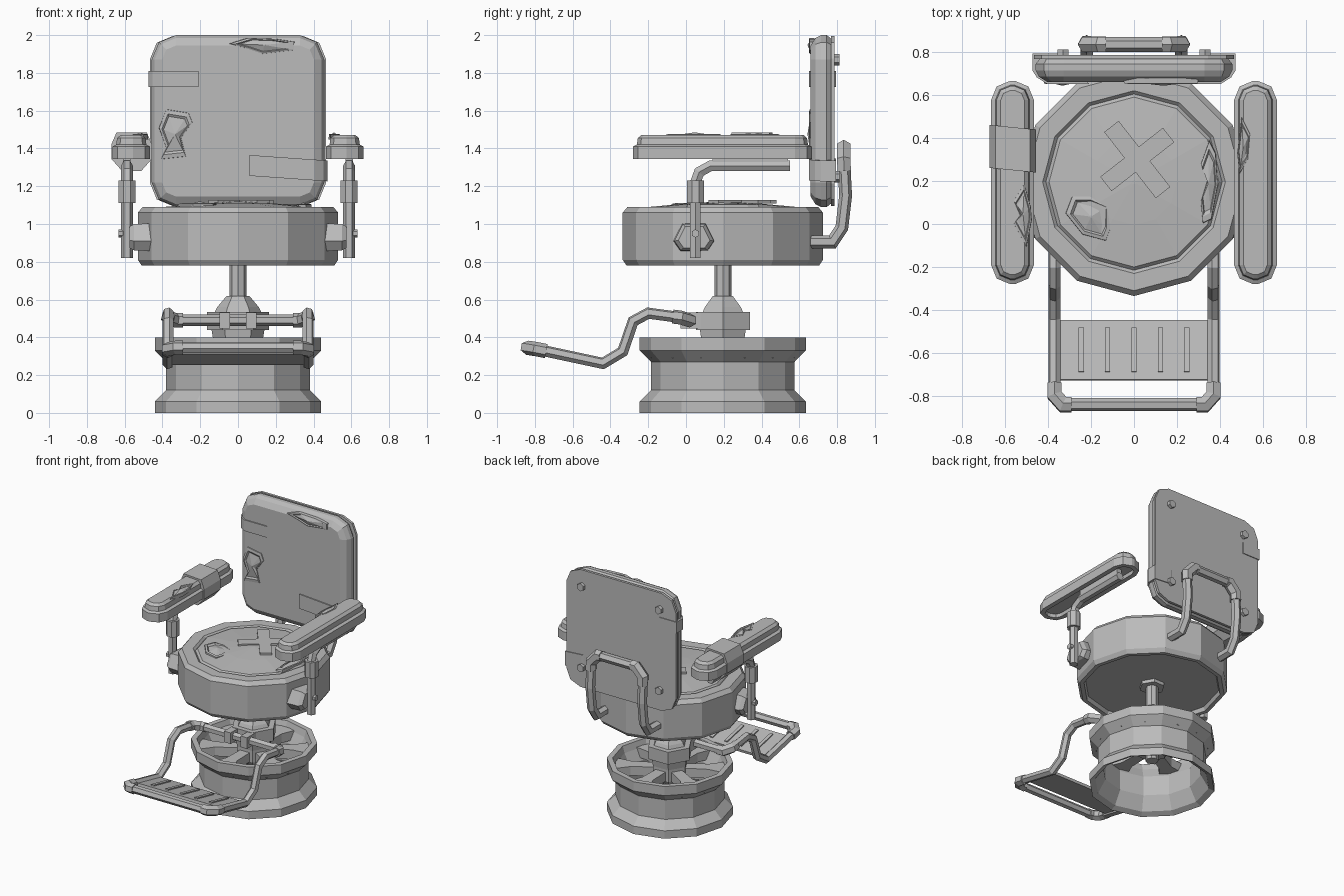
import bpy
import bmesh
from math import sin, cos, pi, radians
from mathutils import Vector, Matrix

old = bpy.data.objects.get("Cube")
if old:
    bpy.data.objects.remove(old, do_unlink=True)

grey = bpy.data.materials.new("plain grey")
grey.use_nodes = True
grey.diffuse_color = (.5, .5, .5, 1)
grey.node_tree.nodes["Principled BSDF"].inputs["Base Color"].default_value = (.5, .5, .5, 1)

CY = .195  # depth of the seat and base axis
SIDES = (("left", 1), ("right", -1))


def finish(name, bm):
    bmesh.ops.recalc_face_normals(bm, faces=bm.faces)
    mesh = bpy.data.meshes.new(name)
    bm.to_mesh(mesh)
    bm.free()
    mesh.materials.append(grey)
    obj = bpy.data.objects.new(name, mesh)
    bpy.context.collection.objects.link(obj)
    return obj


def loft(name, rings, closed=False):
    """Skin a stack of equal-length point rings; cap the ends unless closed."""
    bm = bmesh.new()
    rows = [[bm.verts.new(p) for p in ring] for ring in rings]
    pairs = list(zip(rows, rows[1:]))
    if closed:
        pairs.append((rows[-1], rows[0]))
    else:
        bm.faces.new(rows[0])
        bm.faces.new(rows[-1])
    n = len(rows[0])
    for low, high in pairs:
        for i in range(n):
            j = (i + 1) % n
            bm.faces.new((low[i], low[j], high[j], high[i]))
    return finish(name, bm)


def lathe(name, profile, sides=12, closed=False):
    """Polygonal turning about the chair's upright axis."""
    turn = [2 * pi * k / sides for k in range(sides)]
    rings = [[(r * cos(a), CY + r * sin(a), z) for a in turn] for r, z in profile]
    return loft(name, rings, closed)


def tube(name, path, r, sides=6):
    """Prism swept along a path with mitred corners."""
    pts = [Vector(p) for p in path]
    dirs = [(b - a).normalized() for a, b in zip(pts, pts[1:])]
    d = dirs[0]
    u = d.cross(Vector((0, 0, 1)) if abs(d.z) < .9 else Vector((1, 0, 0))).normalized()
    v = d.cross(u)
    turn = [2 * pi * (k + .5) / sides for k in range(sides)]
    ring = [pts[0] + (u * cos(a) + v * sin(a)) * r for a in turn]
    rings = [ring]
    for i in range(1, len(pts)):
        d = dirs[i - 1]
        n = d + dirs[i] if i < len(dirs) else d
        ring = [p + d * ((pts[i] - p).dot(n) / d.dot(n)) for p in ring]
        rings.append(ring)
    return loft(name, rings)


def box(name, centre, size, rot=None):
    bm = bmesh.new()
    m = Matrix.Translation(centre) @ (rot or Matrix()) @ Matrix.Diagonal((*size, 1))
    bmesh.ops.create_cube(bm, size=1, matrix=m)
    return finish(name, bm)


def rounded(hx, hy, c, inset, steps=2):
    """Rounded rectangle outline, shrunk by an inset."""
    c = max(c - inset, .01)
    hx, hy = hx - inset, hy - inset
    out = []
    for q, (sx, sy) in enumerate(((1, 1), (-1, 1), (-1, -1), (1, -1))):
        for k in range(steps + 1):
            a = pi / 2 * (q + k / steps)
            out.append((sx * (hx - c) + c * cos(a), sy * (hy - c) + c * sin(a)))
    return out


def tear(name, outline, place, height=.016):
    """Ripped patch: raised lip, sunken ring and a bulge of stuffing."""
    n = len(outline)
    mu, mv = sum(p[0] for p in outline) / n, sum(p[1] for p in outline) / n
    rings = []
    for s, h in ((1, -.02), (.97, .4 * height), (.8, .6 * height), (.7, .1 * height), (.05, height)):
        rings.append([place(mu + (u - mu) * s, mv + (v - mv) * s, h) for u, v in outline])
    return loft(name, rings)


# Base drum, open below, with a spoked top
lathe("base_drum", [(.44, 0), (.44, .06), (.38, .12), (.38, .27), (.44, .33), (.44, .4),
                    (.4, .4), (.385, .35), (.345, .27), (.345, .12), (.4, .02)], closed=True)
lathe("base_hub", [(.11, .26), (.13, .29), (.13, .4)], 6)
for k in range(6):
    turn = Matrix.Translation((0, CY, 0)) @ Matrix.Rotation(pi / 3 * k + pi / 6, 4, "Z")
    rings = [[turn @ Vector((r, w * y, z)) for y, z in ((-1, .29), (1, .29), (1, .36), (-1, .36))]
             for r, w in ((.08, .04), (.27, .045), (.38, .09))]
    loft("base_spoke", rings)

# Lift column
lathe("column_foot", [(.13, .38), (.14, .44)], 6)
lathe("column_block", [(.165, .44), (.165, .535)], 6)
lathe("column_cone", [(.125, .53), (.11, .56), (.06, .62)], 6)
lathe("column_pole", [(.045, .2), (.045, .82)], 8)
lathe("column_plate", [(.09, .785), (.09, .815)], 6)

# Seat
lathe("seat", [(.47, .81), (.48, .78), (.51, .78), (.53, .81), (.53, 1.06), (.505, 1.09),
               (.425, 1.09), (.41, 1.075), (.395, 1.09), (.2, 1.108), (.01, 1.12)])
for angle, length in ((38, .37), (-52, .39)):
    box("seat_tape", (.015, .3, 1.117), (length, .085, .018), Matrix.Rotation(radians(angle), 4, "Z"))


def on_seat(u, v, h):
    return (u, v, 1.097 + h)


tear("seat_front_tear", [(-.32, .05), (-.29, .13), (-.2, .13), (-.11, .09), (-.11, -.03),
                         (-.13, -.08), (-.24, -.05)], on_seat, .022)
tear("seat_side_tear", [(.35, .39), (.38, .33), (.39, .18), (.36, .02), (.32, 0), (.31, .1),
                        (.34, .2), (.31, .28)], on_seat)

# Backrest cushion and rear plate
MID = 1.545


def upright(hx, hz, c, layers):
    return [[(x, y, MID + z) for x, z in rounded(hx, hz, c, inset)] for inset, y in layers]


loft("backrest_cushion", upright(.457, .455, .13, [(.055, .66), (.015, .685), (0, .715), (0, .745), (.02, .77)]))
loft("backrest_plate", upright(.465, .45, .12, [(0, .768), (0, .787)]))
for x in (-.33, .33):
    for z in (1.25, 1.87):
        tube("backrest_bolt", [(x, .78, z), (x, .812, z)], .03)


def on_back(u, v, h):
    return (u, .66 - h, v)


tear("backrest_side_tear", [(-.38, 1.61), (-.26, 1.59), (-.24, 1.54), (-.3, 1.455), (-.275, 1.355),
                            (-.41, 1.34), (-.38, 1.4), (-.42, 1.51)], on_back)
tear("backrest_top_tear", [(-.05, 1.955), (.05, 1.985), (.2, 1.98), (.3, 1.965), (.3, 1.92),
                           (.13, 1.9), (.04, 1.93)], on_back)

# Tape folded around the backrest edges
for side, s, inner, low, high, slope in (("left", 1, .06, 1.255, 1.365, -.07), ("right", -1, .21, 1.725, 1.81, 0)):
    fold = [(inner, .652), (.405, .652), (.452, .682), (.473, .715), (.473, .793), (.33, .793)]
    loft(side + "_backrest_tape", [[(s * x, y, z + slope * (x - inner)) for x, y in fold] for z in (low, high)])

# Bent support behind the backrest
leg = [(.22, .62, .905), (.22, .775, .905), (.22, .825, .98), (.22, .845, 1.15), (.22, .835, 1.34), (.16, .835, 1.405)]
tube("backrest_support", leg + [(-x, y, z) for x, y, z in reversed(leg)], .034)
for side, s in SIDES:
    tube(side + "_support_elbow", [(s * .22, .838, 1.28), (s * .22, .835, 1.34), (s * .16, .835, 1.405),
                                   (s * .13, .835, 1.405)], .041)

# Armrests with their posts and brackets
for side, s in SIDES:
    pads = ((.04, 1.37), (.035, 1.345), (0, 1.345), (0, 1.41), (.02, 1.42), (.025, 1.455), (.045, 1.472))
    loft(side + "_armrest", [[(s * .565 + x, .193 + y, z) for x, y in rounded(.1, .473, .09, inset)]
                             for inset, z in pads])
    x = s * .588
    tube(side + "_arm_post", [(x, .05, .82), (x, .05, 1.22), (x, .07, 1.275), (x, .13, 1.308), (x, .55, 1.308)], .032)
    box(side + "_arm_rail", (x, .34, 1.35), (.04, .4, .05))
    tube(side + "_post_sleeve", [(x, .05, 1.11), (x, .05, 1.23)], .049, 8)
    hexagon = ((-.105, .91), (-.06, 1), (.06, 1), (.105, .91), (.07, .86), (-.07, .86))
    loft(side + "_arm_bracket", [[(s * d, .043 + k * y, .93 + k * (z - .93)) for y, z in hexagon]
                                 for d, k in ((.44, 1.05), (.55, 1), (.575, .8))])
    tube(side + "_bracket_bolt", [(s * .6, .05, .95), (s * .632, .05, .95)], .022)


def on_arm(u, v, h):
    return (u, v, 1.468 + h)


tear("right_armrest_tear", [(-.51, .19), (-.48, .08), (-.475, .02), (-.5, -.11), (-.56, 0), (-.53, .04),
                            (-.56, .11)], on_arm)
tear("left_armrest_tear", [(.5, .5), (.54, .42), (.53, .3), (.49, .23), (.48, .33)], on_arm)
band = ((-.05, 1.28), (.05, 1.28), (.108, 1.345), (.108, 1.42), (.08, 1.485), (-.08, 1.485), (-.108, 1.42), (-.108, 1.345))
loft("right_armrest_tape", [[(-.563 + x, y - .1 * x, z) for x, z in band] for y in (.25, .35, .45)])

# Footrest frame: one bent tube from hinge to toe bar
half = [(0, .02, .49), (.33, .02, .49), (.37, -.03, .505), (.37, -.2, .528), (.37, -.28, .485),
        (.37, -.335, .325), (.37, -.44, .262), (.37, -.795, .338), (.33, -.84, .345), (0, -.84, .345)]
for side, s in SIDES:
    path = [(s * x, y, z) for x, y, z in half]
    tube(side + "_footrest_frame", path, .03)
    tube(side + "_toe_corner", [(s * .37, -.74, .327), path[7], path[8], (s * .29, -.84, .345)], .038)
    tube(side + "_hinge_corner", [(s * .29, .02, .49), path[1], path[2], (s * .37, -.07, .51)], .038)
    box(side + "_hinge_clamp", (s * .07, .035, .49), (.055, .13, .085))

# Foot plate with grip ribs
tilt = Matrix.Rotation(radians(-12.1), 4, "X")
box("foot_plate", (0, -.5875, .293), (.7, .282, .02), tilt)
for k in range(-2, 3):
    box("foot_plate_rib", (k * .123, -.585, .304), (.025, .21, .014), tilt)
